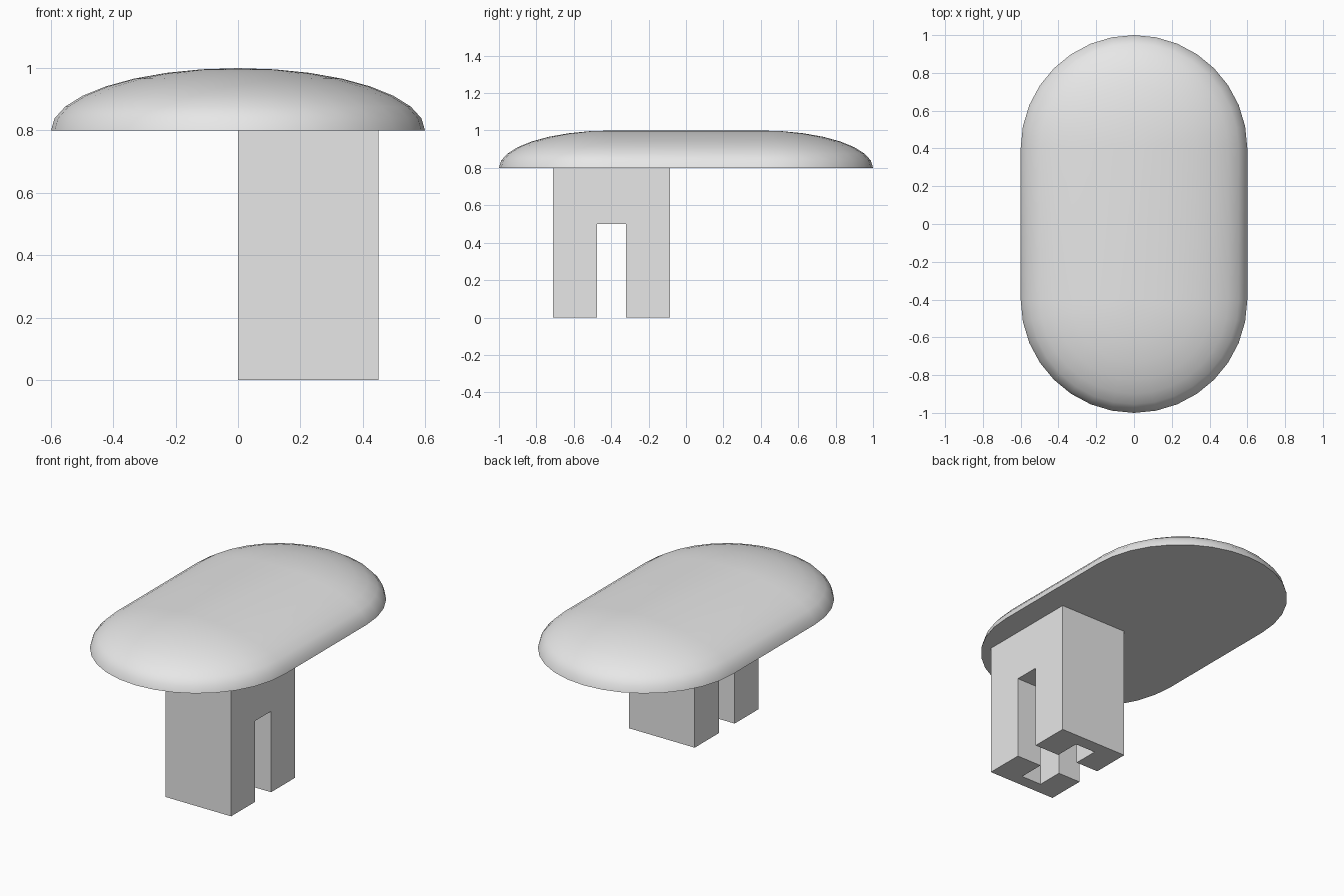
import bpy
import bmesh
import math
from mathutils import Matrix

if "Cube" in bpy.data.objects:
    bpy.data.objects.remove(bpy.data.objects["Cube"])

# One plain grey for everything
grey = bpy.data.materials.new("plain grey")
grey.use_nodes = True
grey.diffuse_color = (0.8, 0.8, 0.8, 1)
grey.node_tree.nodes["Principled BSDF"].inputs["Base Color"].default_value = (0.8, 0.8, 0.8, 1)


def finish(bm, name):
    bmesh.ops.recalc_face_normals(bm, faces=bm.faces)
    mesh = bpy.data.meshes.new(name)
    bm.to_mesh(mesh)
    bm.free()
    mesh.materials.append(grey)
    obj = bpy.data.objects.new(name, mesh)
    bpy.context.collection.objects.link(obj)
    return obj


def box(name, x, y, z):
    """Box given by (low, high) ranges on each axis."""
    bm = bmesh.new()
    size = [hi - lo for lo, hi in (x, y, z)]
    centre = [(hi + lo) / 2 for lo, hi in (x, y, z)]
    bmesh.ops.create_cube(bm, size=1, matrix=Matrix.Translation(centre) @ Matrix.Diagonal((*size, 1)))
    return finish(bm, name)


def select_only(obj):
    bpy.ops.object.select_all(action="DESELECT")
    obj.select_set(True)
    bpy.context.view_layer.objects.active = obj


def domed_top(name, radius, stretch, base, height):
    """Flat-bottomed half ellipsoid, split across the middle and stretched along y."""
    bm = bmesh.new()
    bmesh.ops.create_uvsphere(bm, u_segments=32, v_segments=16, radius=1)
    bmesh.ops.delete(bm, geom=[v for v in bm.verts if v.co.z < -0.01], context="VERTS")
    bmesh.ops.holes_fill(bm, edges=[e for e in bm.edges if e.is_boundary], sides=0)
    # Cut in two along the centre line
    bmesh.ops.bisect_plane(bm, geom=bm.verts[:] + bm.edges[:] + bm.faces[:], dist=0.0001,
                           plane_co=(0, 0, 0), plane_no=(0, 1, 0))
    bmesh.ops.split_edges(bm, edges=[e for e in bm.edges if all(abs(v.co.y) < 0.001 for v in e.verts)])
    # Scale, then pull the halves apart and bridge the gap
    sides = {v: math.copysign(1, v.link_faces[0].calc_center_median().y) for v in bm.verts}
    for v, side in sides.items():
        v.co = (v.co.x * radius, v.co.y * radius + side * stretch, base + v.co.z * height)
    bmesh.ops.bridge_loops(bm, edges=[e for e in bm.edges if e.is_boundary])
    return finish(bm, name)


# Oblong domed top
top = domed_top("domed_top", 0.6, 0.4, 0.8, 0.2)
select_only(top)
bpy.ops.object.shade_smooth_by_angle(angle=math.radians(35))

# Offset pedestal, with a slot through it and a wider pocket inside
pedestal = box("pedestal", (0, 0.45), (-0.71, -0.085), (0, 0.8))
cutters = [
    box("slot_cutter", (-0.1, 0.55), (-0.475, -0.32), (-0.1, 0.5)),
    box("pocket_cutter", (0.15, 0.285), (-0.635, -0.165), (-0.1, 0.5)),
]
select_only(pedestal)
for cutter in cutters:
    cutter.hide_render = True
    cut = pedestal.modifiers.new("cut", "BOOLEAN")
    cut.operation = "DIFFERENCE"
    cut.solver = "EXACT"
    cut.object = cutter
    bpy.ops.object.modifier_apply(modifier=cut.name)
    bpy.data.objects.remove(cutter)
